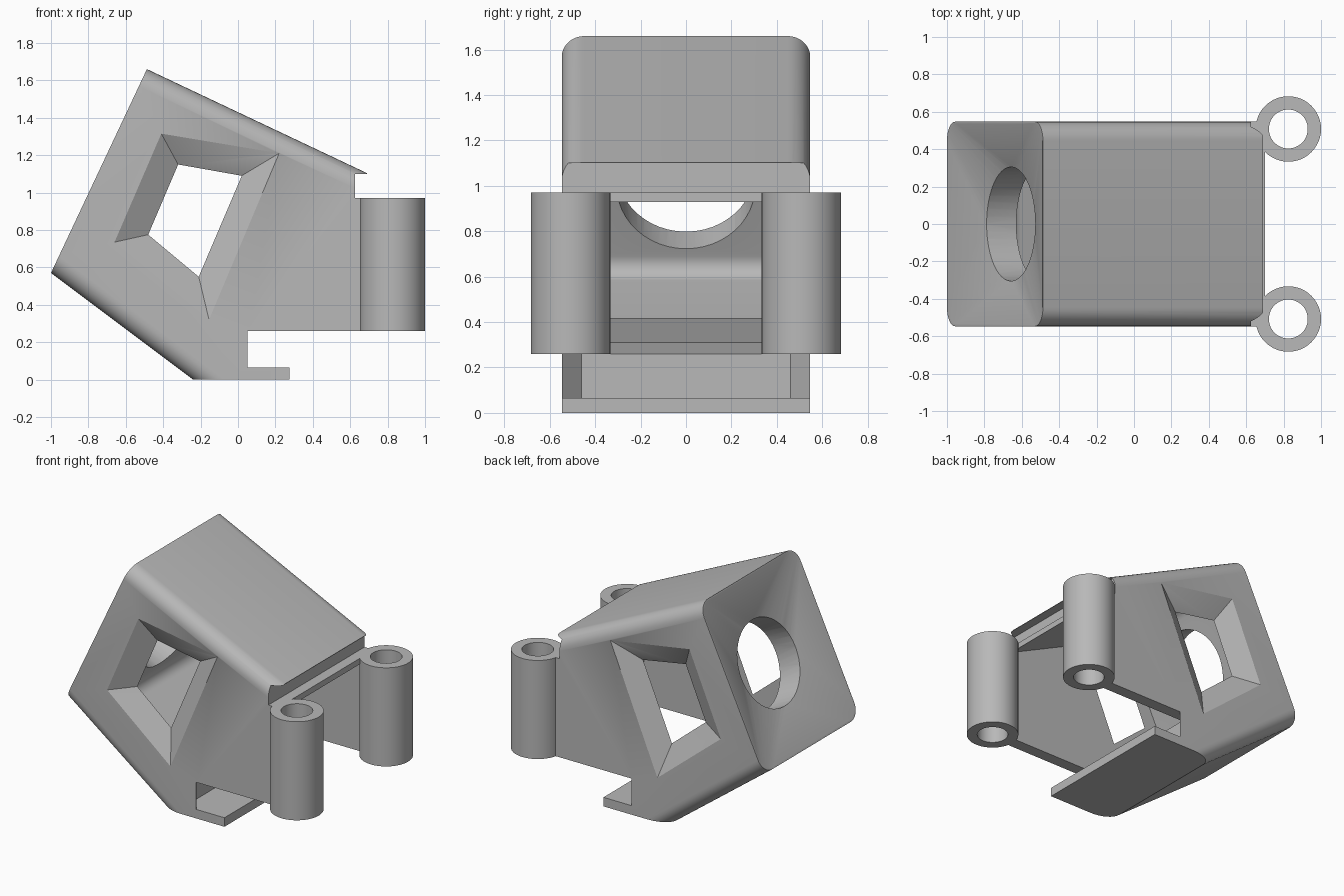
import bpy, bmesh, math
from mathutils import Vector

cube = bpy.data.objects.get("Cube")
if cube:
    bpy.data.objects.remove(cube, do_unlink=True)

grey = bpy.data.materials.new("plain grey")
grey.use_nodes = True
colour = (0.48, 0.48, 0.48, 1)
grey.diffuse_color = colour
grey.node_tree.nodes["Principled BSDF"].inputs["Base Color"].default_value = colour

HALF, INNER = 0.547, 0.46           # outer and inner half width
CORNER = Vector((-1, 0, 0.57))      # lower edge of the tilted face
IN = Vector((0.904, 0, -0.427))     # direction into the housing
UP = Vector((0.427, 0, 0.904))      # direction up the tilted face


def tilted(depth, y, height):
    return CORNER + IN * depth + UP * height + Vector((0, y, 0))


def tilted_xz(depth, height):
    p = tilted(depth, 0, height)
    return p.x, p.z


def finish(name, bm):
    bmesh.ops.recalc_face_normals(bm, faces=bm.faces)
    mesh = bpy.data.meshes.new(name)
    bm.to_mesh(mesh)
    bm.free()
    mesh.materials.append(grey)
    obj = bpy.data.objects.new(name, mesh)
    bpy.context.collection.objects.link(obj)
    return obj


def prism(name, points, low, high, axis="y", rounded=(), radius=0.1):
    """Extrude a profile; rounded lists index pairs of edges to bevel."""
    bm = bmesh.new()
    n = len(points)
    v = [bm.verts.new((p, h, q) if axis == "y" else (p, q, h))
         for h in (low, high) for p, q in points]
    bm.faces.new(v[:n])
    bm.faces.new(v[n:])
    for i in range(n):
        j = (i + 1) % n
        bm.faces.new((v[i], v[j], v[n + j], v[n + i]))
    bmesh.ops.recalc_face_normals(bm, faces=bm.faces)
    edges = [bm.edges.get((v[a], v[b])) for a, b in rounded]
    if edges:
        bmesh.ops.bevel(bm, geom=edges, offset=radius, offset_type="OFFSET",
                        segments=8, profile=0.5, affect="EDGES")
    return finish(name, bm)


def hull(name, points):
    bm = bmesh.new()
    verts = [bm.verts.new(p) for p in points]
    bmesh.ops.convex_hull(bm, input=verts)
    return finish(name, bm)


def circle(cx, cy, r, count=48):
    return [(cx + r * math.cos(2 * math.pi * i / count),
             cy + r * math.sin(2 * math.pi * i / count)) for i in range(count)]


def cut(target, cutter):
    mod = target.modifiers.new("cut", "BOOLEAN")
    mod.operation = "DIFFERENCE"
    mod.solver = "EXACT"
    mod.object = cutter
    bpy.context.view_layer.objects.active = target
    bpy.ops.object.modifier_apply(modifier=mod.name)
    bpy.data.objects.remove(cutter, do_unlink=True)


def smooth(obj):
    bpy.ops.object.select_all(action="DESELECT")
    obj.select_set(True)
    bpy.context.view_layer.objects.active = obj
    bpy.ops.object.shade_smooth_by_angle(angle=math.radians(30))


# Housing body with rounded roof and sloping floor edges
body = [(-1, 0.57), (-0.487, 1.66), (1.1, 0.91), (1.1, 0), (-0.24, 0)]
housing = prism("housing", body, -HALF, HALF,
                rounded=[(1, 2), (6, 7), (4, 0), (9, 5)])

# Trim the open end: roof lip, wall ends and foot plate
trim = [(0.69, 1.4), (0.69, 1.1), (0.625, 1.1), (0.625, 0.97), (0.7, 0.97),
        (0.7, 0.26), (0.05, 0.26), (0.05, 0.065), (0.275, 0.065),
        (0.275, -0.1), (1.3, -0.1), (1.3, 1.4)]
cut(housing, prism("trim_cutter", trim, -0.8, 0.8))

# Hollow interior behind the thick face plate
cavity = [tilted_xz(0.27, 0.18), tilted_xz(0.27, 1.05), tilted_xz(2.3, 1.05),
          (1.3, 0.065), (-0.04, 0.065), (-0.04, 0.26), (-0.3, 0.31),
          tilted_xz(0.74, 0.18)]
cut(housing, prism("cavity_cutter", cavity, -INNER, INNER,
                   rounded=[(0, 8), (1, 9)], radius=0.08))

# Splayed ends of the side walls above the foot plate
splay = [(0.06, HALF + 0.009), (-0.04, INNER), (-0.04, -INNER), (0.06, -HALF - 0.009)]
cut(housing, prism("splay_cutter", splay, 0.065, 0.26, axis="z"))

# Shallow funnel from the rounded rim to the round opening
rim = []
for sx, sy, start in ((1, 1, 0), (-1, 1, 90), (-1, -1, 180), (1, -1, 270)):
    for step in range(9):
        a = math.radians(start + step * 11.25)
        rim.append(tilted(-0.002, sx * 0.44 + 0.1 * math.cos(a),
                          0.602 + sy * 0.495 + 0.1 * math.sin(a)))
throat = [tilted(0.094, y, h) for y, h in circle(0, 0.602, 0.305)]
cut(housing, hull("funnel_cutter", rim + throat))
cut(housing, hull("opening_cutter", [tilted(d, y, h) for d in (0.05, 0.35)
                                     for y, h in circle(0, 0.602, 0.305)]))

# Tapered four-sided window in each side wall
outer = [(-0.41, 1.315), (0.22, 1.21), (-0.155, 0.32), (-0.66, 0.735)]
inner = [(-0.32, 1.15), (0.02, 1.09), (-0.21, 0.55), (-0.48, 0.775)]
for side in (-1, 1):
    points = []
    for (ox, oz), (ix, iz) in zip(outer, inner):
        a, b = Vector((ox, side * HALF, oz)), Vector((ix, side * INNER, iz))
        points += [a.lerp(b, -0.03), a.lerp(b, 1.05)]
    cut(housing, hull("window_cutter", points))
smooth(housing)

# Upright mounting tubes on the wall ends
for side, name in ((-1, "front_mounting_tube"), (1, "back_mounting_tube")):
    tube = prism(name, circle(0.825, side * 0.508, 0.175), 0.26, 0.97, axis="z")
    cut(tube, prism("bore_cutter", circle(0.825, side * 0.508, 0.104), 0.1, 1.2, axis="z"))
    smooth(tube)
